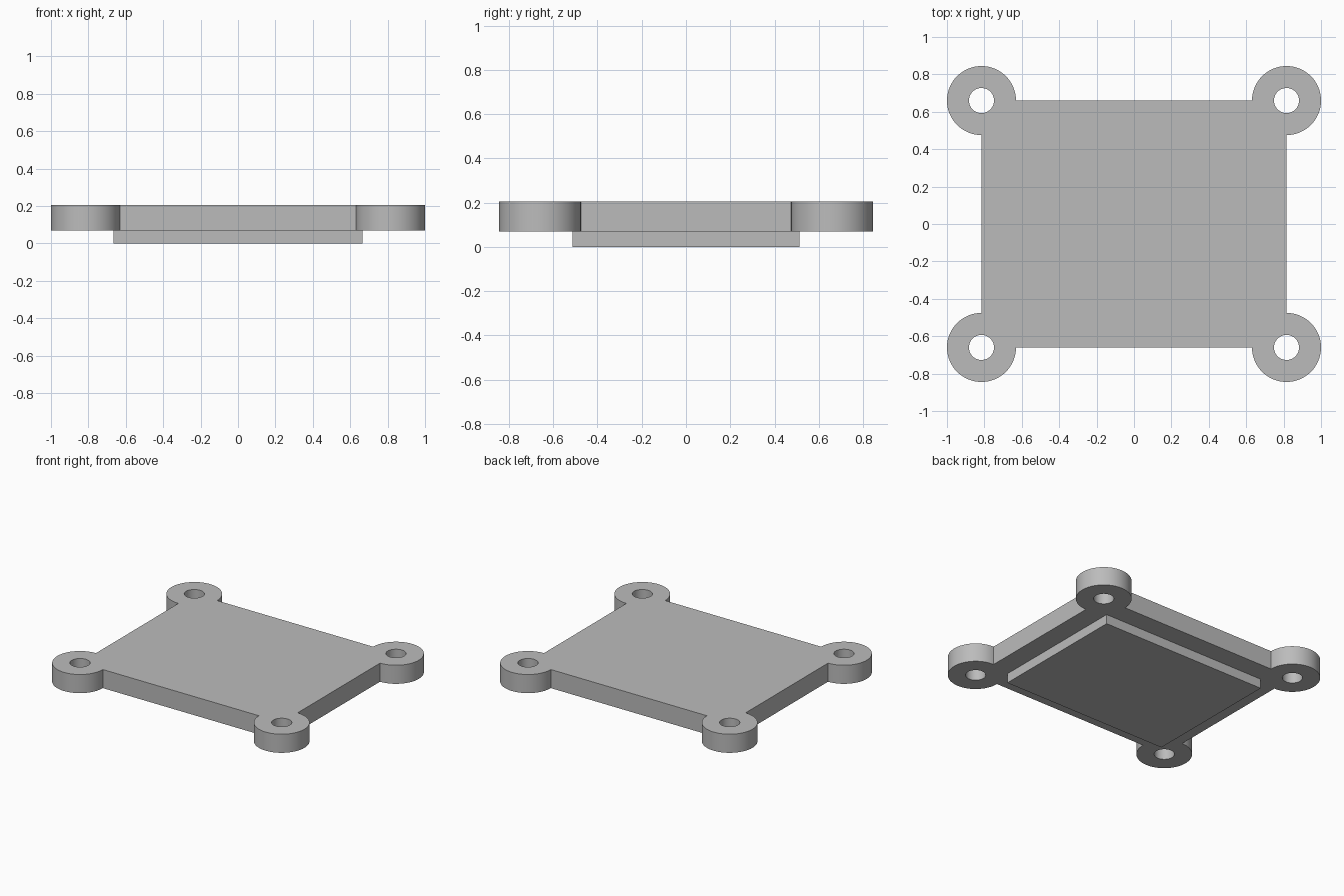
import bpy
import bmesh
from math import cos, sin, pi

cube = bpy.data.objects.get("Cube")
if cube:
    bpy.data.objects.remove(cube, do_unlink=True)

HALF_X, HALF_Y = 0.8155, 0.66       # plate edges, also the ear centres
EAR_R, HOLE_R = 0.1845, 0.067
PLUG_X, PLUG_Y = 0.666, 0.512
LEDGE_Z, TOP_Z = 0.069, 0.205
CORNERS = [(1, 1), (-1, 1), (-1, -1), (1, -1)]

grey = bpy.data.materials.new("plain grey")
grey.use_nodes = True
colour = (0.5, 0.5, 0.5, 1)
grey.diffuse_color = colour
grey.node_tree.nodes["Principled BSDF"].inputs["Base Color"].default_value = colour


def arc(cx, cy, r, start, sweep, steps):
    return [(cx + r * cos(start + sweep * i / steps),
             cy + r * sin(start + sweep * i / steps)) for i in range(steps + 1)]


def extruded(name, loops, z0, z1):
    """Fill closed outlines (outer one first, then holes) and give them height."""
    curve = bpy.data.curves.new(name + "_profile", "CURVE")
    curve.dimensions = "2D"
    curve.fill_mode = "BOTH"
    curve.extrude = (z1 - z0) / 2
    for points in loops:
        spline = curve.splines.new("POLY")
        spline.points.add(len(points) - 1)
        for point, (x, y) in zip(spline.points, points):
            point.co = (x, y, 0, 1)
        spline.use_cyclic_u = True
    helper = bpy.data.objects.new(name + "_profile", curve)
    bpy.context.collection.objects.link(helper)
    bpy.context.view_layer.update()
    evaluated = helper.evaluated_get(bpy.context.evaluated_depsgraph_get())
    mesh = bpy.data.meshes.new_from_object(evaluated)
    bpy.data.objects.remove(helper, do_unlink=True)
    bpy.data.curves.remove(curve)

    # Weld caps to walls and rest the part at its height
    bm = bmesh.new()
    bm.from_mesh(mesh)
    bmesh.ops.remove_doubles(bm, verts=bm.verts, dist=0.0001)
    bmesh.ops.recalc_face_normals(bm, faces=bm.faces)
    bmesh.ops.translate(bm, verts=bm.verts, vec=(0, 0, (z0 + z1) / 2))
    bm.to_mesh(mesh)
    bm.free()

    mesh.name = name
    mesh.materials.clear()
    mesh.materials.append(grey)
    obj = bpy.data.objects.new(name, mesh)
    bpy.context.collection.objects.link(obj)
    bpy.ops.object.select_all(action="DESELECT")
    obj.select_set(True)
    bpy.context.view_layer.objects.active = obj
    bpy.ops.object.shade_smooth_by_angle()
    return obj


# Cover plate: rectangle with a three-quarter round ear and a hole at each corner
outline, holes = [], []
for i, (sx, sy) in enumerate(CORNERS):
    cx, cy = sx * HALF_X, sy * HALF_Y
    outline += arc(cx, cy, EAR_R, (i - 1) * pi / 2, 1.5 * pi, 48)
    holes.append(arc(cx, cy, HOLE_R, 0, 2 * pi, 48)[:-1])
extruded("cover_plate", [outline] + holes, LEDGE_Z, TOP_Z)

# Raised locating block on the underside
extruded("underside_block", [[(sx * PLUG_X, sy * PLUG_Y) for sx, sy in CORNERS]],
         0, LEDGE_Z)
